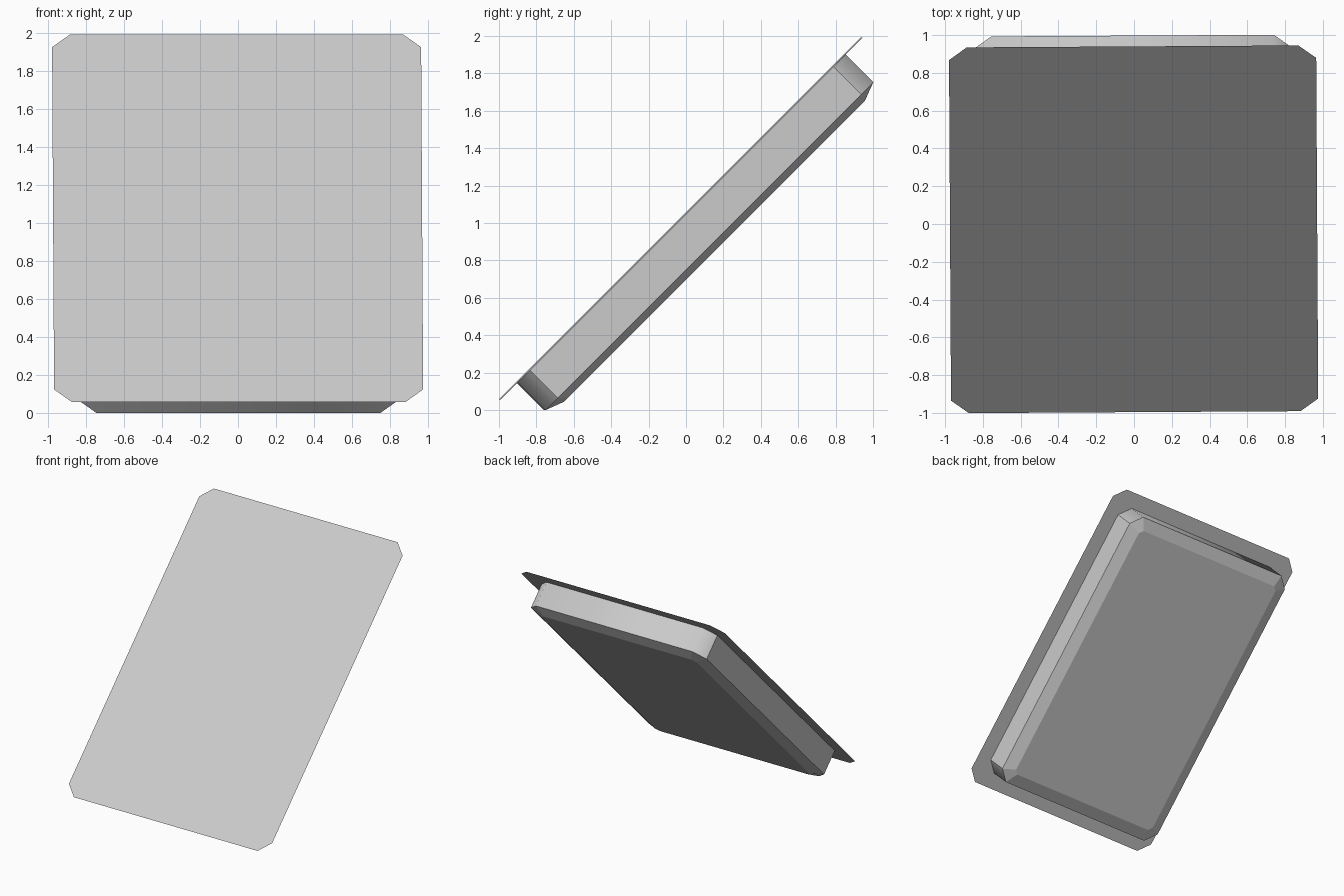
import bpy, bmesh
from math import radians
from mathutils import Matrix

cube = bpy.data.objects.get("Cube")
if cube:
    bpy.data.objects.remove(cube, do_unlink=True)

grey = bpy.data.materials.new("light grey")
grey.use_nodes = True
grey.diffuse_color = (0.6, 0.6, 0.6, 1)
grey.node_tree.nodes["Principled BSDF"].inputs["Base Color"].default_value = (0.6, 0.6, 0.6, 1)

# Everything is built flat, then leaned back
LEAN = (Matrix.Translation((-0.002, -0.028, 1.025))
        @ Matrix.Rotation(0.0058, 4, 'Z') @ Matrix.Rotation(radians(45), 4, 'X'))


def ring(bm, hx, hy, cut, z):
    """Rectangle with cut corners, counter-clockwise."""
    pts = []
    for sx, sy in ((1, -1), (1, 1), (-1, 1), (-1, -1)):
        pair = [(sx * (hx - cut), sy * hy), (sx * hx, sy * (hy - cut))]
        pts += pair if sx * sy < 0 else pair[::-1]
    return [bm.verts.new((x, y, z)) for x, y in pts]


def bridge(bm, low, high):
    n = len(low)
    return [bm.faces.new((low[i], low[(i + 1) % n], high[(i + 1) % n], high[i]))
            for i in range(n)]


def finish(bm, name):
    mesh = bpy.data.meshes.new(name)
    bm.to_mesh(mesh)
    bm.free()
    mesh.materials.append(grey)
    obj = bpy.data.objects.new(name, mesh)
    obj.matrix_world = LEAN
    bpy.context.collection.objects.link(obj)
    return obj


# Thin front plate
bm = bmesh.new()
bm.faces.new(ring(bm, 0.972, 1.369, 0.094, 0))
finish(bm, "front_plate")

# Shallow housing behind it, with a bevelled back
bm = bmesh.new()
back = ring(bm, 0.74, 1.14, 0.033, -0.248)
rim = ring(bm, 0.84, 1.24, 0.092, -0.21)
top = ring(bm, 0.84, 1.24, 0.092, 0)
bm.faces.new(back[::-1])
bridge(bm, back, rim)
walls = bridge(bm, rim, top)
bm.normal_update()

# Cut corners blend smoothly into the end walls only
for e in bm.edges:
    e.smooth = False
for f in walls:
    f.smooth = abs(f.normal.x) < 0.9
for e in bm.edges:
    if len(e.link_faces) == 2 and all(f in walls and f.smooth for f in e.link_faces):
        e.smooth = True
finish(bm, "housing")
